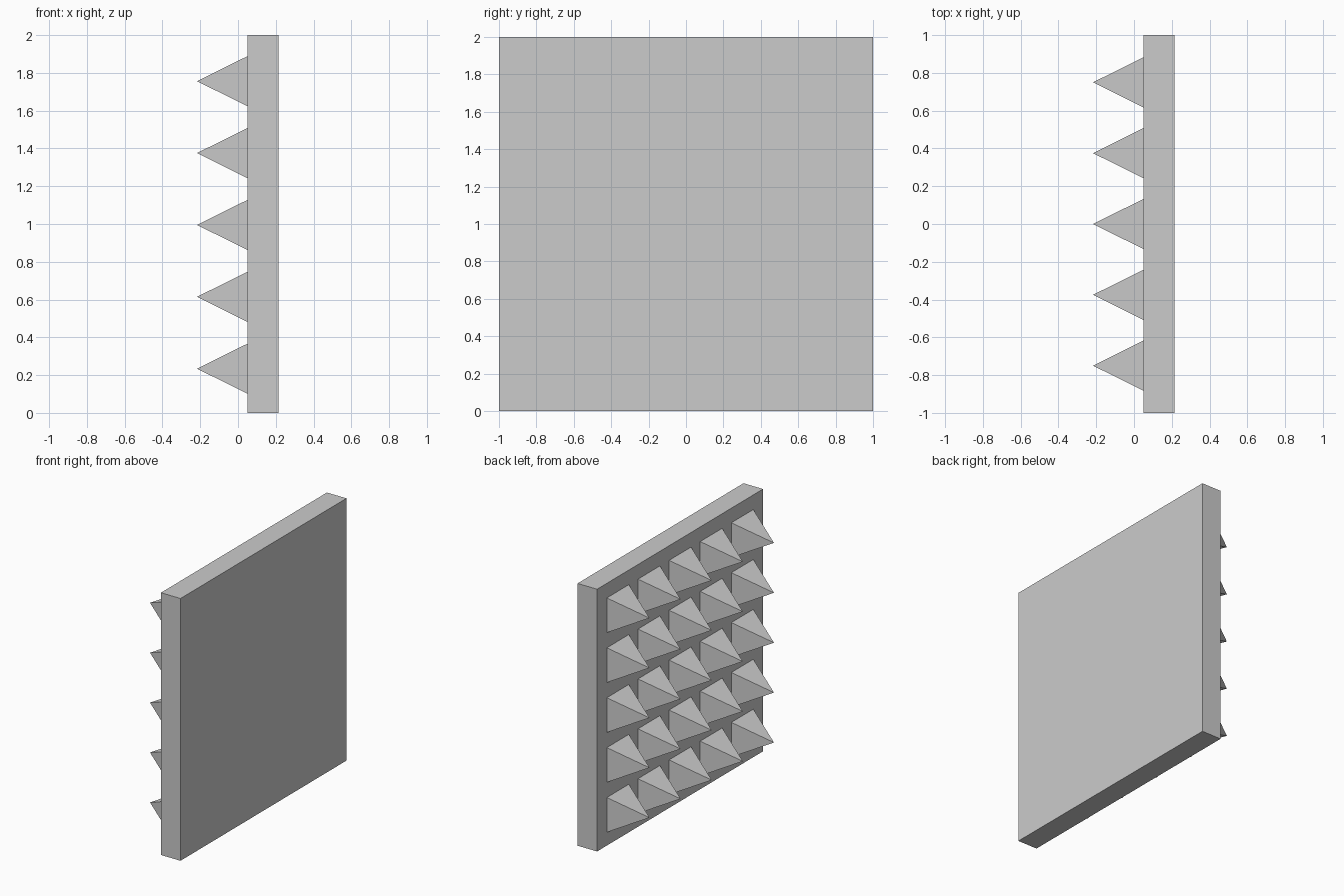
import bpy
import bmesh

if "Cube" in bpy.data.objects:
    bpy.data.objects.remove(bpy.data.objects["Cube"])


def make_object(name, bm):
    bmesh.ops.recalc_face_normals(bm, faces=bm.faces)
    mesh = bpy.data.meshes.new(name)
    bm.to_mesh(mesh)
    bm.free()
    obj = bpy.data.objects.new(name, mesh)
    bpy.context.collection.objects.link(obj)
    return obj


FACE_X, BACK_X, TIP_X = 0.05, 0.215, -0.217

# Flat square wall panel
bm = bmesh.new()
bmesh.ops.create_cube(bm, size=1)
bmesh.ops.scale(bm, vec=(BACK_X - FACE_X, 2, 2), verts=bm.verts)
bmesh.ops.translate(bm, vec=((FACE_X + BACK_X) / 2, 0, 1), verts=bm.verts)
make_object("wall_panel", bm)


# Four-sided spike pointing towards -x
def spike(name, y, z, half=0.1325):
    bm = bmesh.new()
    base = [bm.verts.new((FACE_X, y + dy * half, z + dz * half))
            for dy, dz in ((-1, -1), (1, -1), (1, 1), (-1, 1))]
    tip = bm.verts.new((TIP_X, y, z))
    bm.faces.new(base)
    for i in range(4):
        bm.faces.new((base[i], base[(i + 1) % 4], tip))
    make_object(name, bm)


# Five by five grid of spikes
for row in range(5):
    for col in range(5):
        spike(f"spike_{row + 1}_{col + 1}", (col - 2) * 0.375, 0.995 + (row - 2) * 0.3805)
